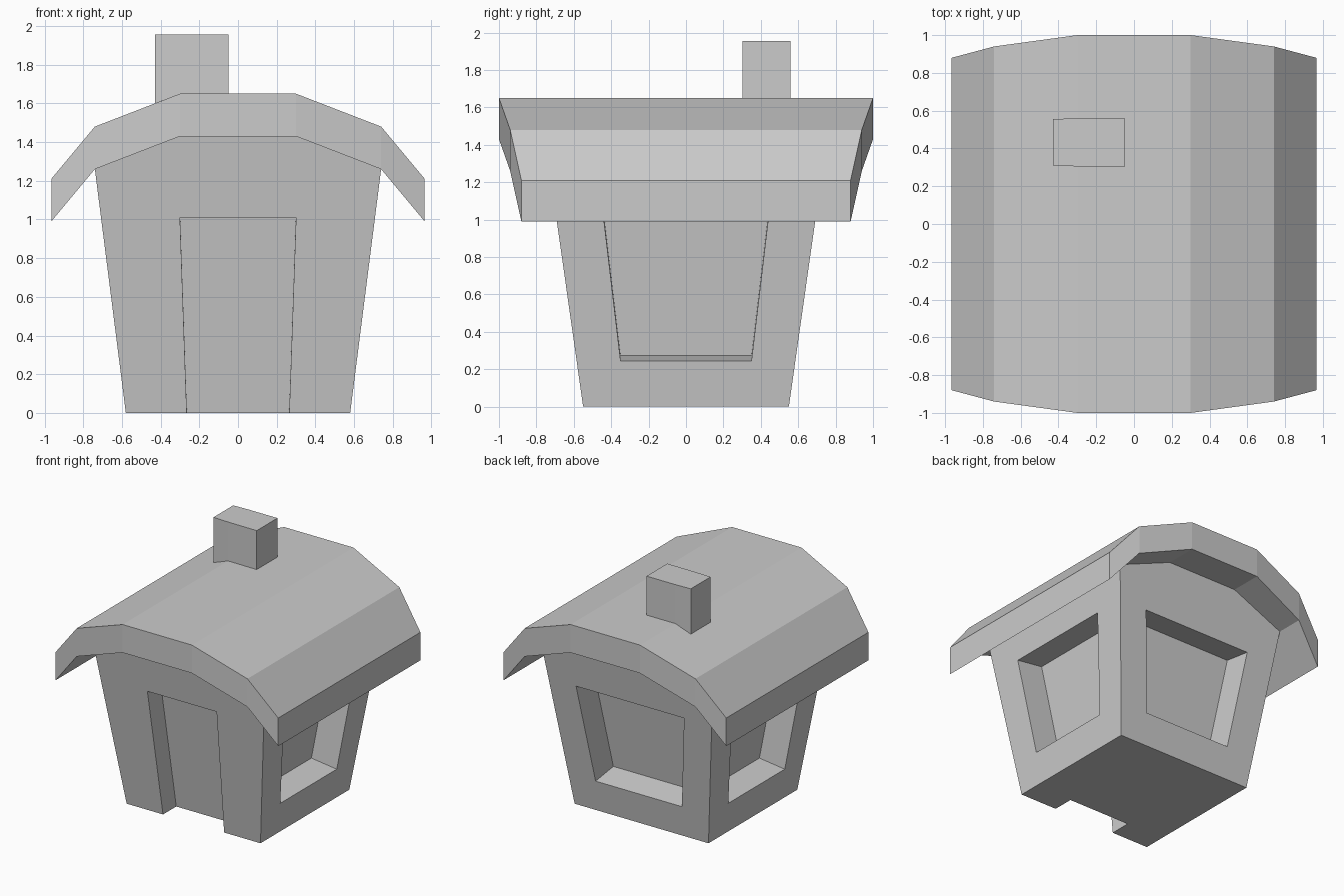
import bpy, bmesh
from mathutils import Vector

if "Cube" in bpy.data.objects:
    bpy.data.objects.remove(bpy.data.objects["Cube"])


def loft(name, rings):
    """Solid skinned through equal-length rings of points, capped at both ends."""
    bm = bmesh.new()
    loops = [[bm.verts.new(p) for p in ring] for ring in rings]
    for a, b in zip(loops, loops[1:]):
        n = len(a)
        for i in range(n):
            j = (i + 1) % n
            bm.faces.new((a[i], a[j], b[j], b[i]))
    bm.faces.new(loops[0])
    bm.faces.new(loops[-1])
    bmesh.ops.recalc_face_normals(bm, faces=bm.faces)
    mesh = bpy.data.meshes.new(name)
    bm.to_mesh(mesh)
    bm.free()
    obj = bpy.data.objects.new(name, mesh)
    bpy.context.collection.objects.link(obj)
    return obj


def wall_x(z):
    return 0.58 + 0.127 * z


def wall_y(z):
    return 0.55 + 0.142 * z


# House body: walls flare outwards, top follows the roof underside
half = [(0.58, 0), (0.74, 1.26), (0.30, 1.43)]
profile = half + [(-x, z) for x, z in reversed(half)]
house = loft("house_walls", [[(x, s * wall_y(z), z) for x, z in profile] for s in (-1, 1)])


# Recessed openings, pushed in along each sloping wall's normal
def recess(name, side, sign, bottom, top, depth):
    corners = [(-bottom[0], bottom[1]), (bottom[0], bottom[1]), (top[0], top[1]), (-top[0], top[1])]
    if side == "x":
        ring = [Vector((sign * wall_x(z), w, z)) for w, z in corners]
        inward = Vector((-sign, 0, 0.127))
    else:
        ring = [Vector((w, sign * wall_y(z), z)) for w, z in corners]
        inward = Vector((0, -sign, 0.142))
    cutter = loft(name, [[p + inward * d for p in ring] for d in (-0.1, depth)])
    cutter.hide_render = True
    mod = house.modifiers.new(name, "BOOLEAN")
    mod.operation = "DIFFERENCE"
    mod.solver = "EXACT"
    mod.object = cutter
    bpy.context.view_layer.objects.active = house
    bpy.ops.object.modifier_apply(modifier=name)
    bpy.data.objects.remove(cutter)


recess("door_cutter", "y", -1, (0.2615, -0.1), (0.30, 1.01), 0.16)
recess("back_window_cutter", "y", 1, (0.374, 0.245), (0.468, 1.005), 0.22)
for s in (-1, 1):
    recess("side_window_cutter", "x", s, (0.35, 0.245), (0.44, 1.005), 0.22)

# Curved roof: each station is (x, top height, half length)
right = [(0.30, 1.65, 1.0), (0.74, 1.48, 0.94), (0.965, 1.21, 0.88)]
stations = [(-x, z, y) for x, z, y in reversed(right)] + right
loft("roof", [[(x, -y, z), (x, y, z), (x, y, z - 0.22), (x, -y, z - 0.22)]
              for x, z, y in stations])

# Chimney rising from the roof surface, with a slight kink at the roof fold
chimney = [(-0.43, 1.60, 0.31, 0.555), (-0.30, 1.65, 0.305, 0.56), (-0.05, 1.65, 0.303, 0.56)]
loft("chimney", [[(x, y0, z), (x, y1, z), (x, y1, 1.955), (x, y0, 1.955)]
                 for x, z, y0, y1 in chimney])
